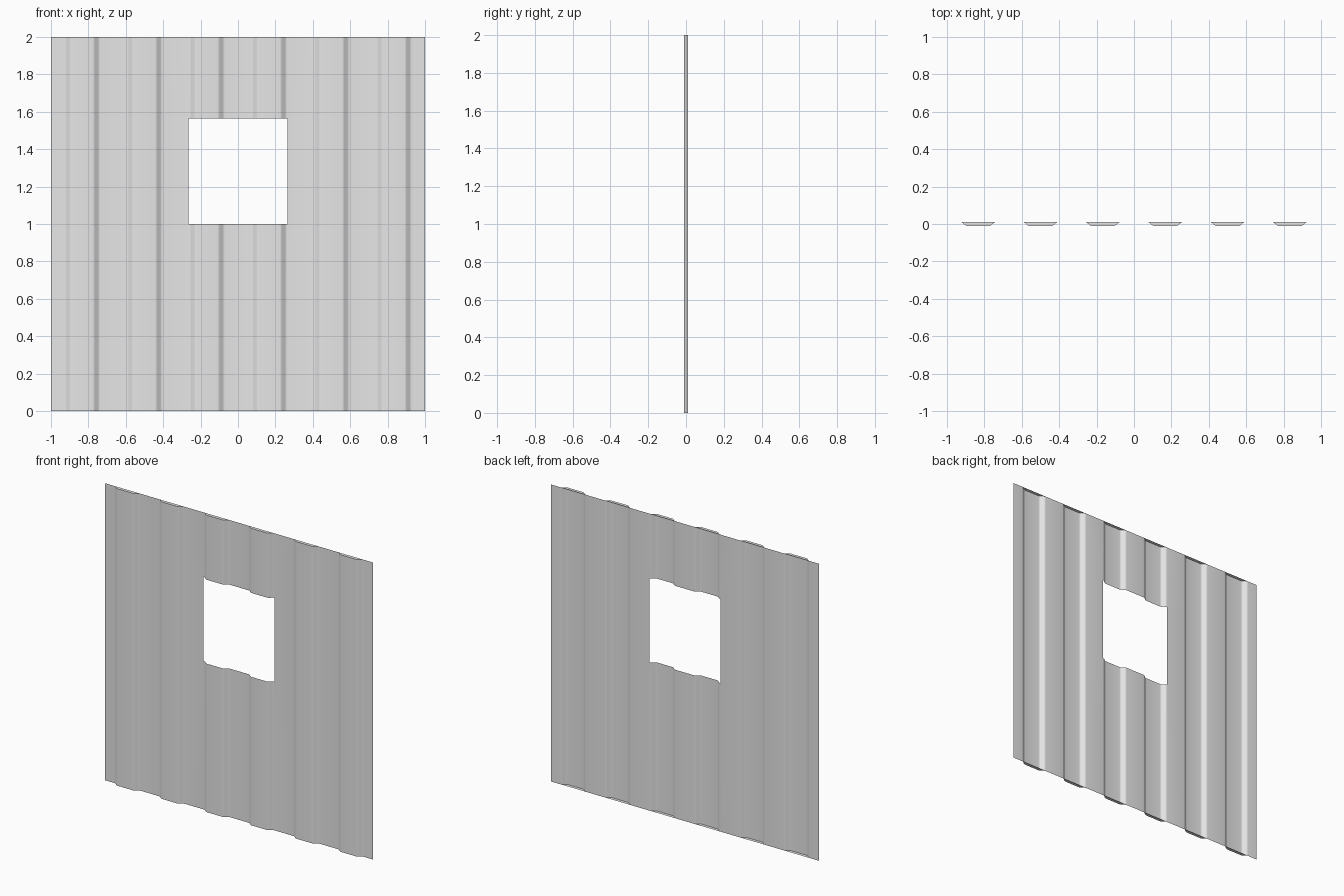
import bpy
import math
from mathutils import Vector

cube = bpy.data.objects.get("Cube")
if cube:
    bpy.data.objects.remove(cube, do_unlink=True)

# Sheet metal
metal = bpy.data.materials.new("light grey metal")
metal.use_nodes = True
grey = (0.8, 0.8, 0.8, 1)
metal.diffuse_color = grey
metal.node_tree.nodes["Principled BSDF"].inputs["Base Color"].default_value = grey

# Panel dimensions
RIBS = 6
PITCH = 2 / RIBS
FOOT, CREST = 0.09, 0.063      # half widths of a rib at its base and its crest
DEPTH = 0.011                  # sheet lies at +DEPTH, crests at -DEPTH
ROUND = 0.007                  # softened fold size
ROWS = [0, 1.0, 1.565, 2]      # window sits between the middle rows


def soften(before, corner, after, steps=3):
    """Points of a small curve that rounds one fold."""
    a = corner + (before - corner).normalized() * ROUND
    b = corner + (after - corner).normalized() * ROUND
    pts = []
    for i in range(steps + 1):
        t = i / steps
        pts.append(a * (1 - t) ** 2 + corner * 2 * t * (1 - t) + b * t ** 2)
    return pts


# Folded cross-section, running from right to left along x
folds = [Vector((-1, DEPTH))]
for r in range(RIBS):
    cx = -1 + PITCH * (r + 0.5)
    folds += [Vector((cx - FOOT, DEPTH)), Vector((cx - CREST, -DEPTH)),
              Vector((cx + CREST, -DEPTH)), Vector((cx + FOOT, DEPTH))]
folds.append(Vector((1, DEPTH)))

profile = [folds[0]]
for before, corner, after in zip(folds, folds[1:], folds[2:]):
    profile += soften(before, corner, after)
profile.append(folds[-1])
count = len(profile)

# Corrugated sheet with the window left open over the two middle ribs
verts = [(p.x, p.y, z) for z in ROWS for p in profile]
faces = []
for row in range(len(ROWS) - 1):
    for i in range(count - 1):
        middle = (profile[i].x + profile[i + 1].x) / 2
        if row == 1 and abs(middle) < PITCH / 2 + FOOT + ROUND:
            continue
        a = row * count + i
        faces.append((a, a + 1, a + 1 + count, a + count))


def make_object(name, verts, faces):
    mesh = bpy.data.meshes.new(name)
    mesh.from_pydata(verts, [], faces)
    mesh.materials.append(metal)
    obj = bpy.data.objects.new(name, mesh)
    bpy.context.collection.objects.link(obj)
    return obj


panel = make_object("corrugated_panel", verts, faces)
bpy.ops.object.select_all(action="DESELECT")
panel.select_set(True)
bpy.context.view_layer.objects.active = panel
bpy.ops.object.shade_smooth_by_angle(angle=math.radians(40))

# Flat caps closing each rib at the top and bottom
per_rib = (count - 2) // RIBS
for name, z in (("bottom_rib_caps", 0), ("top_rib_caps", 2)):
    cap_verts = [(p.x, p.y, z) for p in profile[1:-1]]
    cap_faces = []
    for r in range(RIBS):
        ring = list(range(r * per_rib, (r + 1) * per_rib))
        cap_faces.append(ring if z else ring[::-1])
    make_object(name, cap_verts, cap_faces)
